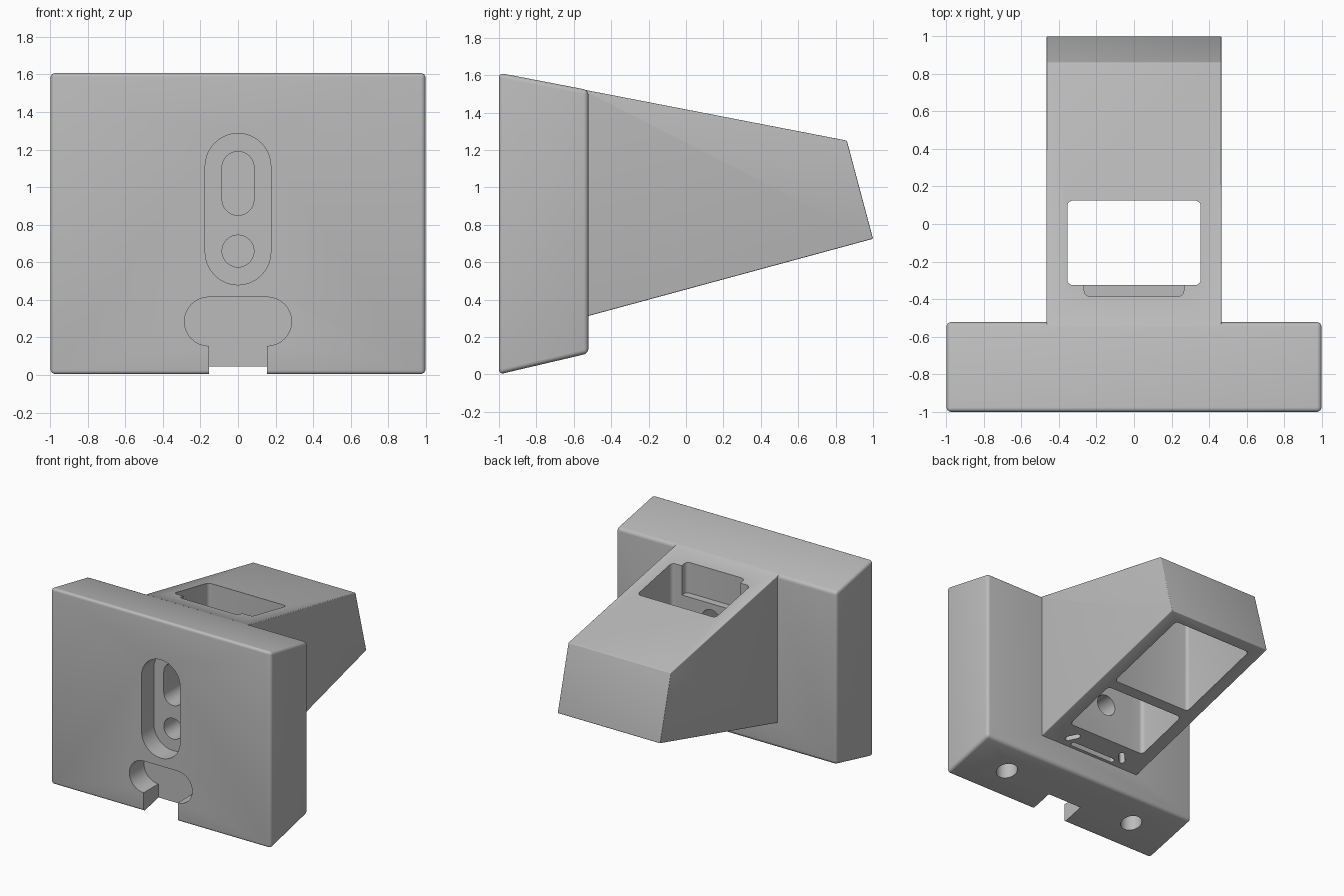
import bpy, bmesh, math

cube = bpy.data.objects.get("Cube")
if cube:
    bpy.data.objects.remove(cube, do_unlink=True)

grey = bpy.data.materials.new("plain_grey")
grey.use_nodes = True
grey.diffuse_color = (0.5, 0.5, 0.5, 1)
grey.node_tree.nodes["Principled BSDF"].inputs["Base Color"].default_value = (0.5, 0.5, 0.5, 1)


def apply(ob, mod):
    bpy.context.view_layer.objects.active = ob
    bpy.ops.object.modifier_apply(modifier=mod.name)


def prism(name, pts, plane, lo, hi, bevel=0):
    """Extrude a closed profile lying in the given plane from lo to hi."""
    place = {"yz": lambda u, v, w: (w, u, v),
             "xz": lambda u, v, w: (u, w, v),
             "xy": lambda u, v, w: (u, v, w)}[plane]
    bm = bmesh.new()
    ends = [[bm.verts.new(place(u, v, w)) for u, v in pts] for w in (lo, hi)]
    bm.faces.new(ends[0])
    bm.faces.new(ends[1][::-1])
    for i in range(len(pts)):
        j = (i + 1) % len(pts)
        bm.faces.new((ends[0][i], ends[0][j], ends[1][j], ends[1][i]))
    bmesh.ops.recalc_face_normals(bm, faces=bm.faces)
    mesh = bpy.data.meshes.new(name)
    bm.to_mesh(mesh)
    bm.free()
    mesh.materials.append(grey)
    ob = bpy.data.objects.new(name, mesh)
    bpy.context.collection.objects.link(ob)
    if bevel:
        mod = ob.modifiers.new("bevel", "BEVEL")
        mod.width, mod.segments = bevel, 4
        mod.limit_method = "NONE"
        apply(ob, mod)
    return ob


def stadium(cx, cy, half, r, angle=0, n=16):
    """Rounded slot outline; half is the distance from centre to arc centre."""
    pts = []
    for side in (1, -1):
        for i in range(n + 1):
            a = -math.pi / 2 + math.pi * i / n
            x, y = side * (half + r * math.cos(a)), side * r * math.sin(a)
            pts.append((cx + x * math.cos(angle) - y * math.sin(angle),
                        cy + x * math.sin(angle) + y * math.cos(angle)))
    return pts


def circle(cx, cy, r, n=32):
    return [(cx + r * math.cos(math.tau * i / n), cy + r * math.sin(math.tau * i / n))
            for i in range(n)]


def rounded_rect(x0, x1, y0, y1, r, n=5):
    pts = []
    corners = ((x1 - r, y1 - r), (x0 + r, y1 - r), (x0 + r, y0 + r), (x1 - r, y0 + r))
    for k, (cx, cy) in enumerate(corners):
        for i in range(n + 1):
            a = math.pi / 2 * (k + i / n)
            pts.append((cx + r * math.cos(a), cy + r * math.sin(a)))
    return pts


def combine(body, other, operation):
    mod = body.modifiers.new("boolean", "BOOLEAN")
    mod.operation, mod.object, mod.solver = operation, other, "EXACT"
    apply(body, mod)
    bpy.data.objects.remove(other, do_unlink=True)


# Front plate and tapered arm, merged into one solid
body = prism("mount_body", [(-1, 0), (-1, 1.612), (-0.522, 1.52), (-0.522, 0.112)],
             "yz", -0.998, 0.998, 0.025)
arm = prism("arm", [(-0.7, 0.264), (-0.7, 1.552), (0.86, 1.25), (1, 0.725)],
            "yz", -0.465, 0.465, 0.006)
combine(body, arm, "UNION")

up = math.pi / 2
cutters = [
    # Recessed slot in the front, with a slot and a round hole through its floor
    prism("front_recess", stadium(0, 0.883, 0.228, 0.175, up), "xz", -1.1, -0.84),
    prism("upper_slot", stadium(0, 1.02, 0.085, 0.085, up), "xz", -0.9, -0.2),
    prism("lower_hole", circle(0, 0.66, 0.085), "xz", -0.9, -0.2),
    # Keyhole notch at the bottom of the front
    prism("notch_head", stadium(0, 0.285, 0.155, 0.13), "xz", -1.1, -0.81),
    prism("notch_stem", [(-0.155, -0.1), (0.155, -0.1), (0.155, 0.25), (-0.155, 0.25)],
          "xz", -1.1, -0.81),
    # Open pocket through the arm and a ledge in its front wall
    prism("pocket", rounded_rect(-0.355, 0.355, -0.325, 0.125, 0.03), "xy", 0.1, 1.8),
    prism("pocket_ledge", rounded_rect(-0.265, 0.265, -0.385, -0.25, 0.03), "xy", 1.24, 1.8),
    # Rear cavity, open below
    prism("rear_cavity", [(0.2, 0.2), (0.2, 1.27), (0.79, 1.155), (0.92, 0.69), (1.03, 0.2)],
          "yz", -0.355, 0.355, 0.025),
    # Narrow slits under the arm
    prism("middle_slit", stadium(0, -0.485, 0.19, 0.018), "xy", 0.2, 0.42),
]
for side in (1, -1):
    cutters.append(prism("angled_slit", stadium(side * 0.24, -0.43, 0.035, 0.022, -side * math.pi / 4),
                         "xy", 0.2, 0.45))
    cutters.append(prism("bottom_hole", circle(side * 0.61, -0.76, 0.08), "xy", -0.1, 0.4))
for cutter in cutters:
    combine(body, cutter, "DIFFERENCE")

# Smooth rounded parts, keep edges sharp
bpy.ops.object.select_all(action="DESELECT")
body.select_set(True)
bpy.context.view_layer.objects.active = body
bpy.ops.object.shade_smooth_by_angle(angle=math.radians(30))
